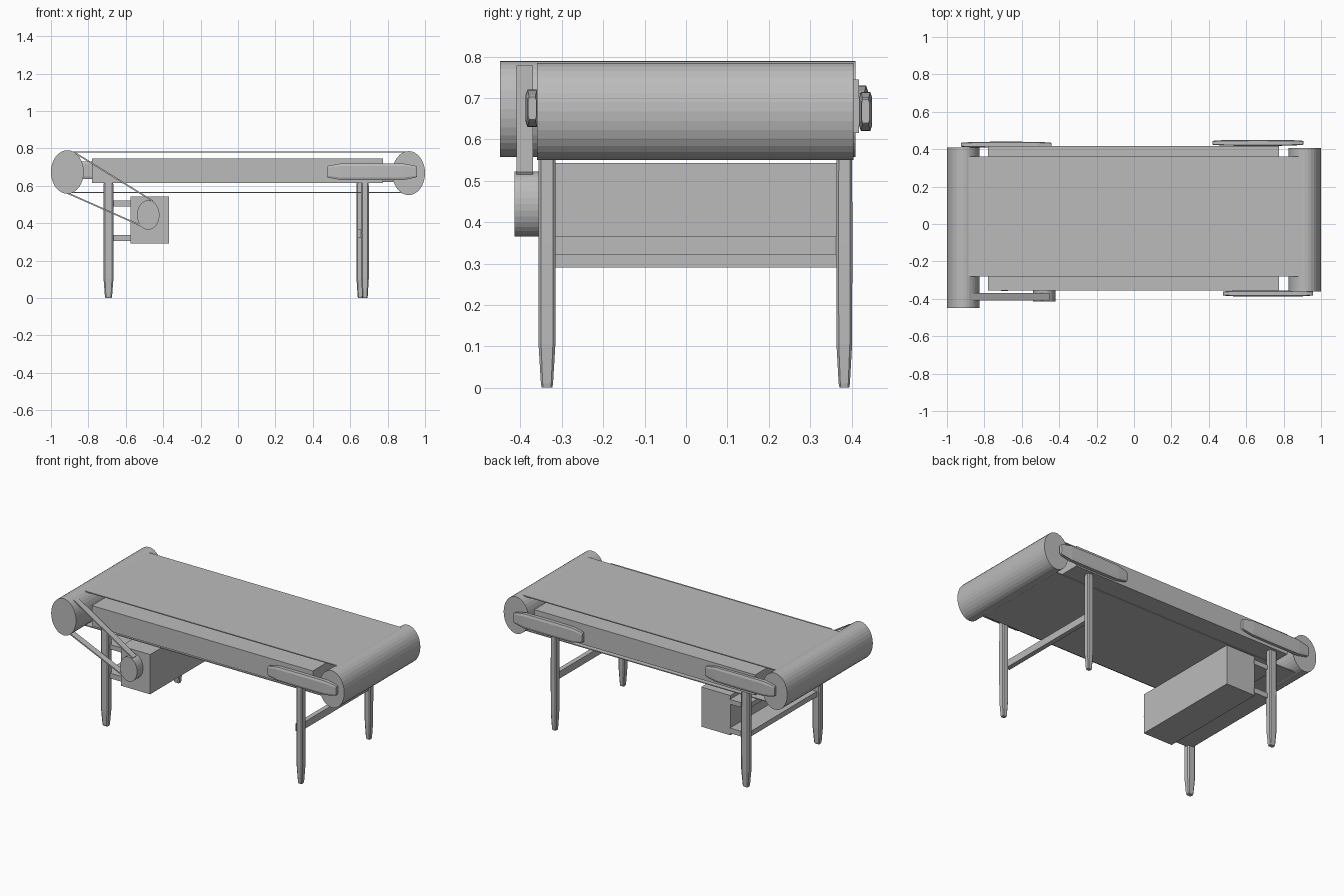
import bpy, bmesh, math
from mathutils import Matrix, Vector

if "Cube" in bpy.data.objects:
    bpy.data.objects.remove(bpy.data.objects["Cube"], do_unlink=True)

grey = bpy.data.materials.new("plain grey")
grey.use_nodes = True
COLOUR = (0.5, 0.5, 0.5, 1)
grey.diffuse_color = COLOUR
grey.node_tree.nodes["Principled BSDF"].inputs["Base Color"].default_value = COLOUR


def finish(name, bm):
    bmesh.ops.recalc_face_normals(bm, faces=bm.faces)
    mesh = bpy.data.meshes.new(name)
    bm.to_mesh(mesh)
    bm.free()
    mesh.materials.append(grey)
    obj = bpy.data.objects.new(name, mesh)
    bpy.context.collection.objects.link(obj)
    return obj


def box(name, x, y, z):
    """Box from (min, max) ranges."""
    bm = bmesh.new()
    bmesh.ops.create_cube(bm, size=1)
    for v in bm.verts:
        v.co = [(a + b) / 2 + c * (b - a) for c, (a, b) in zip(v.co, (x, y, z))]
    return finish(name, bm)


def drum(name, x, y, z):
    """Oval cylinder lying along y, filling the given ranges."""
    bm = bmesh.new()
    bmesh.ops.create_cone(bm, cap_ends=True, segments=32, radius1=0.5, radius2=0.5, depth=1,
                          matrix=Matrix.Rotation(math.pi / 2, 4, 'X'))
    for v in bm.verts:
        v.co = [(a + b) / 2 + c * (b - a) for c, (a, b) in zip(v.co, (x, y, z))]
    return finish(name, bm)


def strap(name, start, end, y, thick):
    """Thin flat strip between two (x, z) points."""
    a, b = Vector((start[0], 0, start[1])), Vector((end[0], 0, end[1]))
    side = (b - a).cross(Vector((0, 1, 0))).normalized() * thick / 2
    bm = bmesh.new()
    rings = [[bm.verts.new(p + Vector((0, w, 0))) for p in (a + side, b + side, b - side, a - side)]
             for w in y]
    bm.faces.new(rings[0])
    bm.faces.new(rings[1])
    for i in range(4):
        j = (i + 1) % 4
        bm.faces.new((rings[0][i], rings[0][j], rings[1][j], rings[1][i]))
    return finish(name, bm)


def tapered_bar(name, x, y, z, axis):
    """Bar with chamfered edges, narrowing towards both ends of its long axis."""
    ranges = (x, y, z)
    mid = [sum(r) / 2 for r in ranges]
    half = [(r[1] - r[0]) / 2 for r in ranges]
    u, w = [i for i in range(3) if i != axis]
    section = [(1, 0.7), (0.7, 1), (-0.7, 1), (-1, 0.7), (-1, -0.7), (-0.7, -1), (0.7, -1), (1, -0.7)]
    bm = bmesh.new()
    rings = []
    for t, s in ((-1, 0.6), (-0.97, 0.7), (-0.7, 0.97), (0, 1), (0.7, 0.97), (0.97, 0.7), (1, 0.6)):
        ring = []
        for p, q in section:
            co = [0, 0, 0]
            co[axis] = mid[axis] + t * half[axis]
            co[u] = mid[u] + p * s * half[u]
            co[w] = mid[w] + q * s * half[w]
            ring.append(bm.verts.new(co))
        rings.append(ring)
    bm.faces.new(rings[0])
    bm.faces.new(rings[-1])
    for a, b in zip(rings, rings[1:]):
        for i in range(8):
            j = (i + 1) % 8
            bm.faces.new((a[i], a[j], b[j], b[i]))
    return finish(name, bm)


# Bed and end rollers
box("bed_frame", (-0.78, 0.775), (-0.355, 0.418), (0.615, 0.745))
drum("drive_roller", (-1, -0.825), (-0.45, 0.41), (0.557, 0.79))
drum("idler_roller", (0.825, 1), (-0.36, 0.405), (0.55, 0.785))

# Conveyor belt runs
for name, z in (("belt_top", 0.78), ("belt_bottom", 0.564)):
    box(name, (-0.9, 0.9), (-0.28, 0.36), (z - 0.003, z + 0.003))

# Roller brackets on the sides of the bed
tapered_bar("bracket_front", (0.475, 0.957), (-0.388, -0.355), (0.63, 0.72), 0)
tapered_bar("bracket_back_idler", (0.42, 0.905), (0.418, 0.45), (0.62, 0.715), 0)
tapered_bar("bracket_back_drive", (-0.925, -0.44), (0.408, 0.44), (0.635, 0.73), 0)

# Legs
FRONT, BACK = (-0.357, -0.315), (0.363, 0.402)
for name, x, y in (("leg_front_drive", (-0.72, -0.665), FRONT),
                   ("leg_back_drive", (-0.72, -0.665), BACK),
                   ("leg_front_idler", (0.658, 0.7), FRONT),
                   ("leg_back_idler", (0.633, 0.675), BACK)):
    tapered_bar(name, x, y, (0, 0.7), 2)

# Cross bar and motor shelves
box("cross_bar", (0.638, 0.668), (-0.335, 0.38), (0.32, 0.365))
for name, z in (("motor_shelf_upper", (0.49, 0.52)), ("motor_shelf_lower", (0.305, 0.338))):
    box(name, (-0.7, -0.57), (-0.335, 0.38), z)

# Motor with pulley and drive strap
box("motor", (-0.575, -0.37), (-0.355, 0.375), (0.29, 0.543))
drum("motor_pulley", (-0.54, -0.42), (-0.415, -0.35), (0.365, 0.522))
strap("drive_strap_upper", (-0.87, 0.775), (-0.455, 0.518), (-0.41, -0.37), 0.008)
strap("drive_strap_lower", (-0.91, 0.56), (-0.515, 0.385), (-0.41, -0.37), 0.008)
